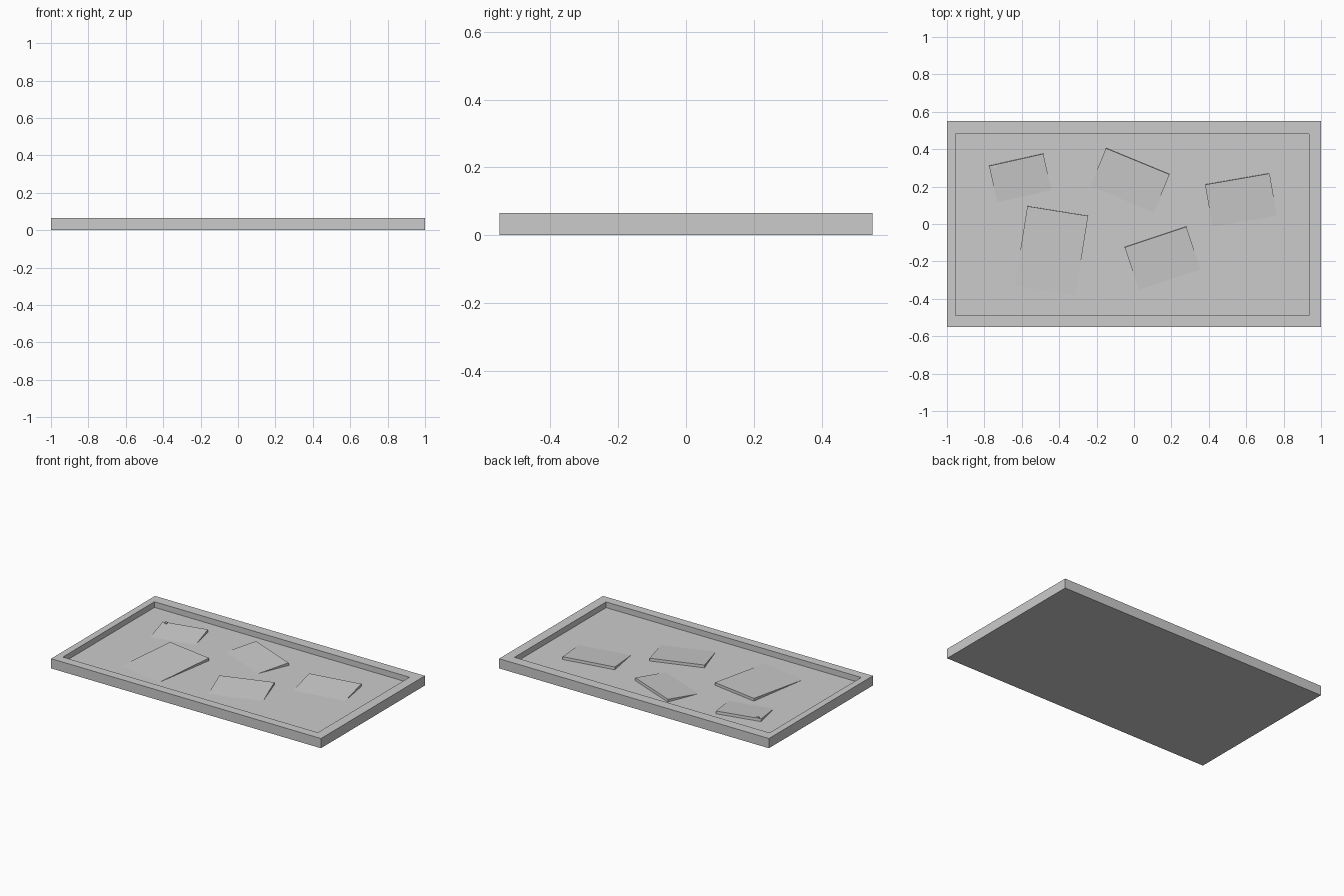
import bpy, bmesh, math
from mathutils import Matrix, Vector

if "Cube" in bpy.data.objects:
    bpy.data.objects.remove(bpy.data.objects["Cube"])

BOARD_Z = 0.027   # recessed panel height
CARD_Z = 0.045    # height of each card's raised back edge


def finish(name, bm):
    bmesh.ops.recalc_face_normals(bm, faces=bm.faces)
    me = bpy.data.meshes.new(name)
    bm.to_mesh(me)
    bm.free()
    ob = bpy.data.objects.new(name, me)
    bpy.context.collection.objects.link(ob)
    return ob


def add_box(bm, x0, x1, y0, y1, z0, z1, matrix=Matrix()):
    m = matrix @ Matrix.Translation(((x0 + x1) / 2, (y0 + y1) / 2, (z0 + z1) / 2)) \
        @ Matrix.Diagonal((x1 - x0, y1 - y0, z1 - z0, 1))
    bmesh.ops.create_cube(bm, size=1, matrix=m)


# Board: a slab whose top is inset slightly off-centre and pushed down
bm = bmesh.new()
add_box(bm, -1, 1, -0.55, 0.55, 0, 0.065)
bm.faces.ensure_lookup_table()
top = max(bm.faces, key=lambda f: f.calc_center_median().z)
bmesh.ops.inset_individual(bm, faces=[top], thickness=0.05)
for v in top.verts:
    v.co.x = 0.935 if v.co.x > 0 else -0.955
    v.co.y = 0.48 if v.co.y > 0 else -0.49
sunk = bmesh.ops.extrude_discrete_faces(bm, faces=[top])["faces"][0]
for v in sunk.verts:
    v.co.z = BOARD_Z
finish("framed_board", bm)


# Cards: thin slabs tipped so the back edge lifts and the front edge meets the board
def card(name, left, right, length, thick=0.02):
    a, b = Vector(left), Vector(right)
    turn = math.atan2(b.y - a.y, b.x - a.x)
    tilt = math.asin((CARD_Z - BOARD_Z) / length)
    m = Matrix.Translation((a.x, a.y, CARD_Z)) @ Matrix.Rotation(turn, 4, 'Z') \
        @ Matrix.Rotation(tilt, 4, 'X')
    bm = bmesh.new()
    add_box(bm, 0, (b - a).length, -length, 0, -thick, 0, m)
    return finish(name, bm)


cards = [
    ((-0.775, 0.31), (-0.485, 0.375), 0.20),
    ((-0.15, 0.405), (0.19, 0.265), 0.22),
    ((0.38, 0.21), (0.725, 0.27), 0.23),
    ((-0.57, 0.095), (-0.245, 0.043), 0.43),
    ((-0.05, -0.125), (0.28, -0.015), 0.24),
]
for i, (l, r, n) in enumerate(cards, 1):
    card(f"card_{i}", l, r, n)

# Small tab poking through the first card
bm = bmesh.new()
add_box(bm, -0.755, -0.738, 0.298, 0.315, 0.03, 0.05)
finish("card_tab", bm)
